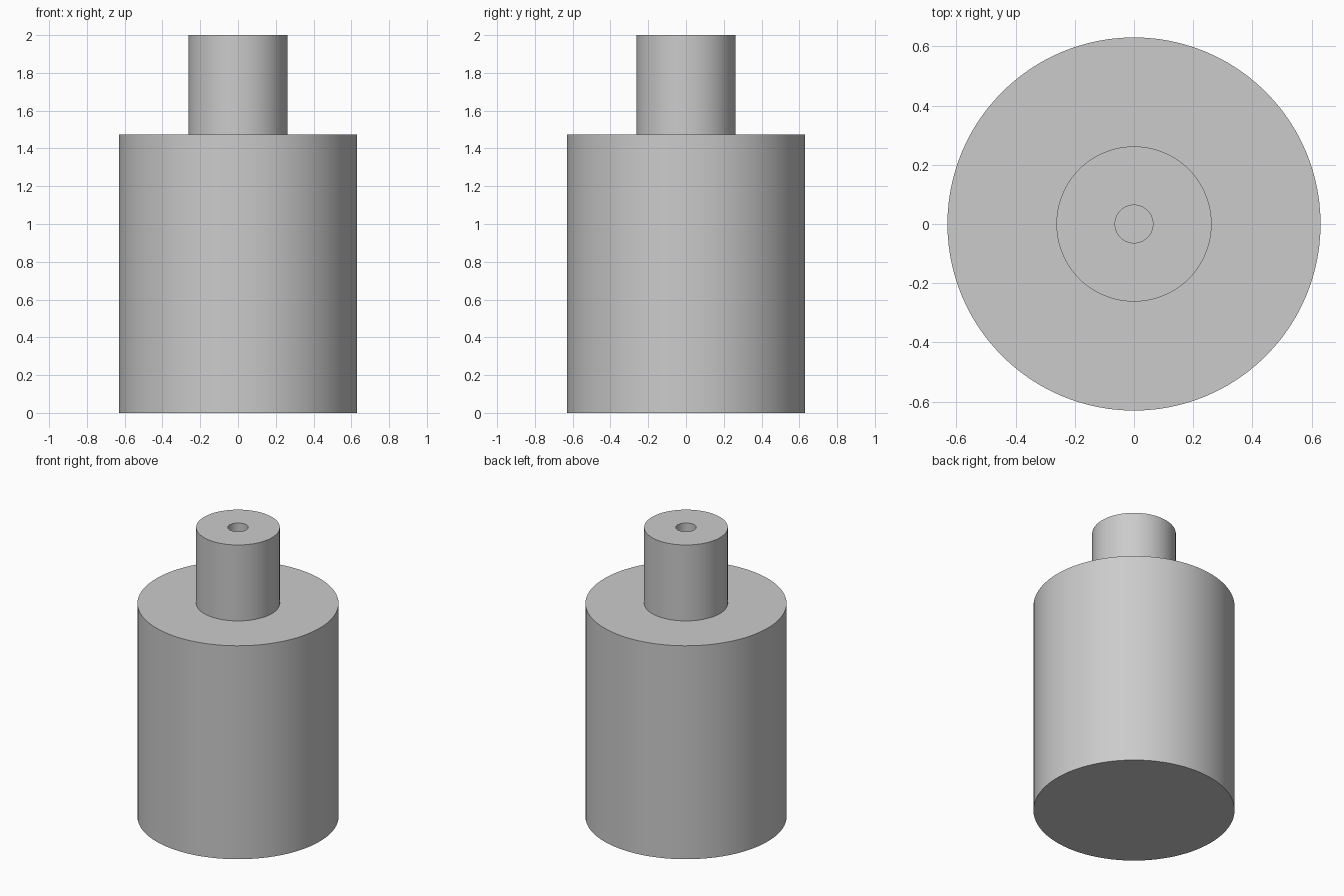
import bpy, bmesh, math

if "Cube" in bpy.data.objects:
    bpy.data.objects.remove(bpy.data.objects["Cube"])

SIDES = 96

# Closed half profile (radius, height): base, body, shoulder, neck, blind bore
profile = [(0, 0), (0.63, 0), (0.63, 1.475), (0.262, 1.475),
           (0.262, 2.0), (0.064, 2.0), (0.064, 1.475), (0, 1.475)]


def lathe(name, points):
    bm = bmesh.new()
    verts = [bm.verts.new((r, 0, z)) for r, z in points]
    edges = [bm.edges.new(pair) for pair in zip(verts, verts[1:])]
    bmesh.ops.spin(bm, geom=verts + edges, cent=(0, 0, 0), axis=(0, 0, 1),
                   angle=math.tau, steps=SIDES, use_merge=True)
    bmesh.ops.remove_doubles(bm, verts=bm.verts[:], dist=1e-4)
    bmesh.ops.recalc_face_normals(bm, faces=bm.faces[:])
    mesh = bpy.data.meshes.new(name)
    bm.to_mesh(mesh)
    bm.free()
    obj = bpy.data.objects.new(name, mesh)
    bpy.context.collection.objects.link(obj)
    return obj


# Stepped cylindrical body with bored neck
body = lathe("bored_neck_body", profile)
bpy.context.view_layer.objects.active = body
body.select_set(True)
bpy.ops.object.shade_smooth_by_angle(angle=math.radians(30))
